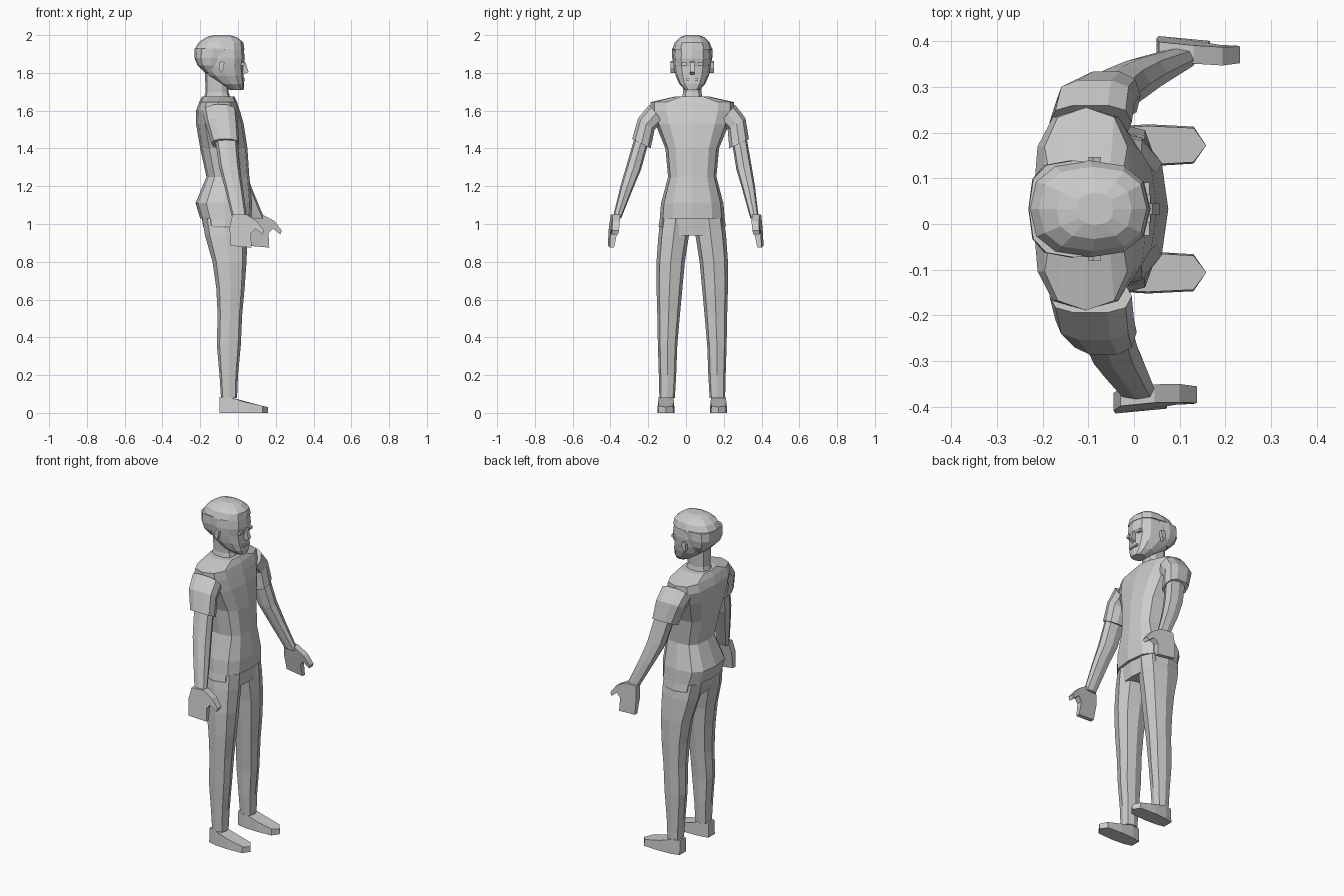
import bpy, math

MID = 0.033  # body's centre line in y


def make(name, verts, faces):
    me = bpy.data.meshes.new(name)
    me.from_pydata(verts, [], faces)
    ob = bpy.data.objects.new(name, me)
    bpy.context.collection.objects.link(ob)
    # consistent outward normals
    import bmesh
    bm = bmesh.new()
    bm.from_mesh(me)
    bmesh.ops.recalc_face_normals(bm, faces=bm.faces)
    bm.to_mesh(me)
    bm.free()
    return ob


def skin(name, rings):
    """Close a stack of equal-length point rings into a solid."""
    n = len(rings[0])
    verts = [p for r in rings for p in r]
    faces = [(k * n + i, k * n + (i + 1) % n, (k + 1) * n + (i + 1) % n, (k + 1) * n + i)
             for k in range(len(rings) - 1) for i in range(n)]
    faces += [tuple(range(n))[::-1], tuple(range(len(verts) - n, len(verts)))]
    return make(name, verts, faces)


def loft(name, sections, n=8, power=0.75, warp=lambda p: p):
    """Sections are z, x0, x1, y0, y1 and an optional slope of z along y."""
    rings = []
    for z, x0, x1, y0, y1, *slope in sections:
        ring = []
        for i in range(n):
            c, s = math.cos(2 * math.pi * i / n), math.sin(2 * math.pi * i / n)
            dx = math.copysign(abs(c) ** power, c) * (x1 - x0) / 2
            dy = math.copysign(abs(s) ** power, s) * (y1 - y0) / 2
            dz = slope[0] * dy if slope else 0
            ring.append(warp(((x0 + x1) / 2 + dx, (y0 + y1) / 2 + dy, z + dz)))
        rings.append(ring)
    return skin(name, rings)


def centred(rows):
    return [(z, x0, x1, MID - w, MID + w) for z, x0, x1, w in rows]


def prism(name, profile, y0, y1, warp=lambda p: p):
    """Side profile (x, z) pushed out along y."""
    return skin(name, [[warp((x, y, z)) for x, z in profile] for y in (y0, y1)])


def same(p):
    return p


def across(p):
    return (p[0], 2 * MID - p[1], p[2])


def far_arm(p):
    """Mirror the arm and swing its hand forward."""
    x, y, z = p
    t = min(max((1.6 - z) / 0.55, 0), 1.05)
    return (x + 0.085 * t * t, 0.066 - 0.066 * t - y, z)


# shirt
loft("shirt", centred([
    (1.03, -0.20, 0.07, 0.172), (1.11, -0.225, 0.075, 0.165), (1.25, -0.167, 0.06, 0.128),
    (1.40, -0.20, 0.05, 0.142), (1.53, -0.222, 0.03, 0.195), (1.60, -0.222, 0.01, 0.222),
    (1.645, -0.205, -0.005, 0.222), (1.675, -0.19, -0.02, 0.09)]), n=12, power=0.7)

# hips of the trousers
loft("trouser_hips", centred([
    (0.94, -0.16, 0.045, 0.16), (0.99, -0.185, 0.05, 0.178), (1.05, -0.195, 0.055, 0.168)]),
    n=12, power=0.7)

# legs, shoes
leg = [(0.08, -0.09, -0.005, 0.125, 0.207), (0.20, -0.098, 0.0, 0.118, 0.21),
       (0.36, -0.112, 0.015, 0.112, 0.215), (0.52, -0.108, 0.022, 0.098, 0.218),
       (0.66, -0.115, 0.035, 0.085, 0.222), (0.80, -0.135, 0.045, 0.072, 0.222),
       (0.94, -0.175, 0.05, 0.05, 0.212), (1.03, -0.19, 0.05, 0.04, 0.2)]
sole = [(-0.098, 0.14), (-0.098, 0.2), (-0.05, 0.213), (0.03, 0.218), (0.13, 0.213),
        (0.158, 0.172), (0.13, 0.132), (0.03, 0.126), (-0.05, 0.13)]
for side, warp in (("right", same), ("left", across)):
    loft(side + "_leg", leg, warp=warp)
    rings = []
    for lift, inset in ((0, 0), (1, 0.08)):
        ring = []
        for x, y in sole:
            h = 0.085 if x < -0.04 else 0.06 - 0.23 * (x - 0.03)
            ring.append(warp((x, y + (0.172 - y) * inset, lift * min(max(h, 0.025), 0.085))))
        rings.append(ring)
    skin(side + "_shoe", rings)

# arms: sleeve, forearm, hand with thumb
sleeve = [(1.585, -0.185, -0.005, -0.195, -0.12, -1.3), (1.53, -0.172, 0.0, -0.255, -0.165, -0.7),
          (1.425, -0.14, 0.006, -0.287, -0.185, -0.5)]
forearm = [(1.45, -0.122, -0.003, -0.27, -0.197, -0.4), (1.30, -0.10, 0.01, -0.315, -0.238, -0.3),
           (1.20, -0.072, 0.025, -0.347, -0.275), (1.03, -0.03, 0.047, -0.388, -0.343)]
hand = [(-0.03, 1.05), (0.045, 1.05), (0.10, 1.015), (0.138, 0.965), (0.13, 0.945), (0.092, 0.975),
        (0.068, 0.95), (0.072, 0.875), (-0.04, 0.885), (-0.045, 0.98)]


def hand_lean(p):
    x, y, z = p
    thin = 0.55 + 0.45 * min(1, (z - 0.87) / 0.12)
    return (x, -0.393 + y * thin + 0.10 * (x + 0.04) + 0.14 * (z - 0.95), z)


for side, warp in (("near", same), ("far", far_arm)):
    loft(side + "_sleeve", sleeve, n=10, warp=warp)
    loft(side + "_forearm", forearm, warp=warp)
    prism(side + "_hand", hand, -0.02, 0.02, lambda p, w=warp: w(hand_lean(p)))

# neck and head
loft("neck", centred([(1.65, -0.185, -0.035, 0.06), (1.70, -0.172, -0.05, 0.05),
                      (1.82, -0.175, -0.04, 0.055)]), n=10)
loft("head", centred([
    (1.71, -0.04, 0.03, 0.038), (1.74, -0.10, 0.033, 0.068), (1.785, -0.16, 0.03, 0.088),
    (1.83, -0.20, 0.028, 0.098), (1.875, -0.222, 0.036, 0.102), (1.95, -0.21, 0.028, 0.095),
    (1.98, -0.17, -0.01, 0.065)]), n=12, power=0.8)

# hair: crown and back
loft("hair_crown", centred([
    (1.925, -0.23, 0.034, 0.106), (1.962, -0.208, 0.028, 0.092), (1.988, -0.17, -0.005, 0.066),
    (2.0, -0.125, -0.045, 0.035)]), n=12, power=0.8)
loft("hair_back", centred([
    (1.80, -0.175, -0.09, 0.075), (1.84, -0.215, -0.07, 0.098), (1.88, -0.231, -0.05, 0.106),
    (1.93, -0.23, -0.03, 0.106)]), n=12, power=0.7)

# face
prism("nose", [(0.025, 1.865), (0.04, 1.855), (0.056, 1.805), (0.025, 1.79)], MID - 0.012, MID + 0.012)
prism("mouth", [(0.015, 1.773), (0.036, 1.77), (0.037, 1.758), (0.015, 1.755)], MID - 0.03, MID + 0.03)
eye = [(0.0, 1.858), (0.034, 1.855), (0.034, 1.84), (0.0, 1.837)]
ear = [(-0.10, 1.85), (-0.09, 1.863), (-0.072, 1.855), (-0.075, 1.825), (-0.09, 1.80), (-0.1, 1.82)]
for side, warp in (("right", same), ("left", across)):
    prism(side + "_eye", eye, MID + 0.03, MID + 0.058, warp)
    prism(side + "_ear", ear, MID + 0.09, MID + 0.114, warp)
